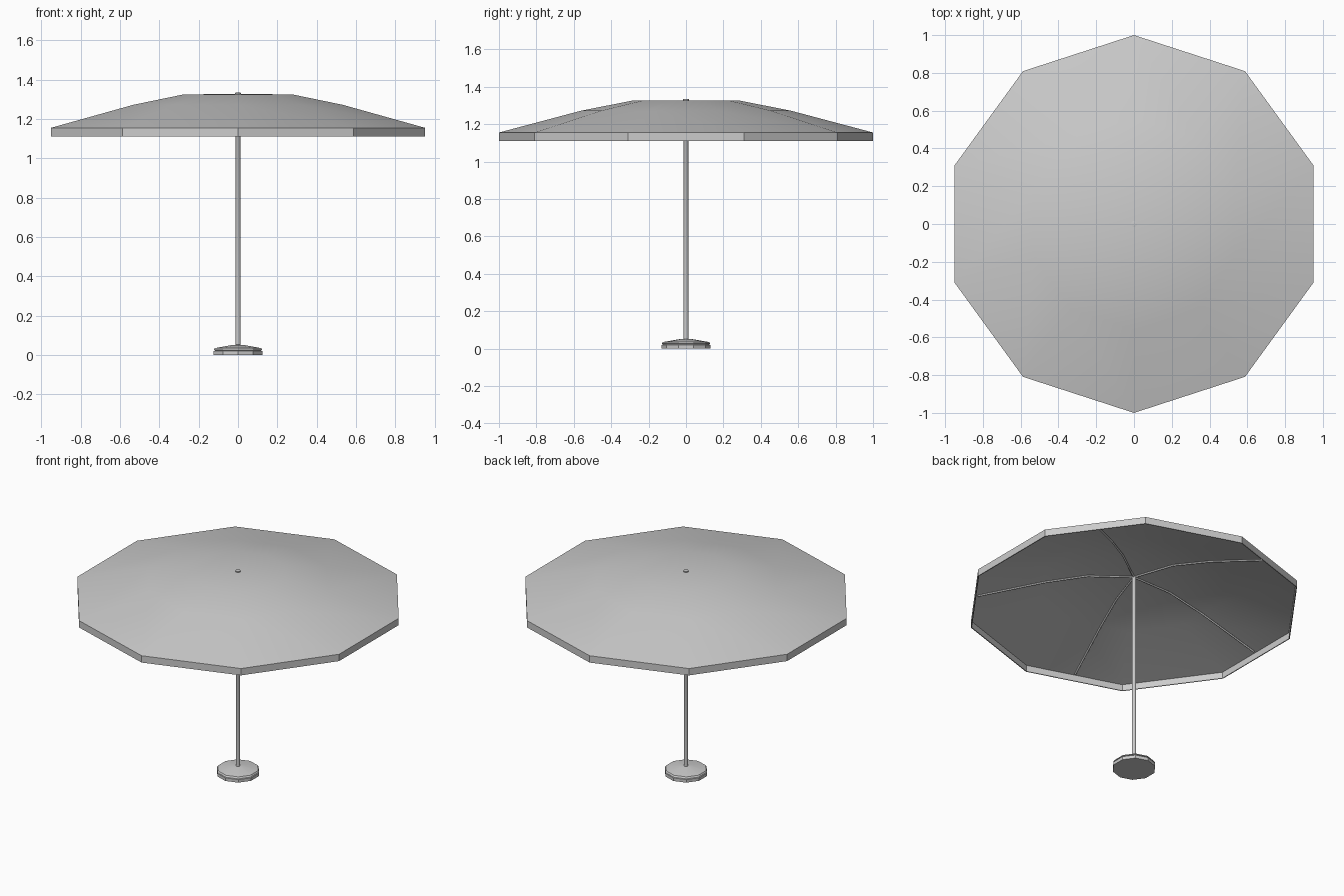
import bpy, bmesh
from math import cos, sin, radians

if "Cube" in bpy.data.objects:
    bpy.data.objects.remove(bpy.data.objects["Cube"])

SIDES = 10


def finish(obj, angle=30):
    bpy.ops.object.select_all(action='DESELECT')
    obj.select_set(True)
    bpy.context.view_layer.objects.active = obj
    bpy.ops.object.shade_smooth_by_angle(angle=radians(angle))


def lathe(name, profile, angle=30):
    """Spin (radius, z) points into a ten-sided solid; radius 0 makes a pole."""
    bm = bmesh.new()
    rings = []
    for r, z in profile:
        if r == 0:
            rings.append([bm.verts.new((0, 0, z))] * SIDES)
        else:
            rings.append([bm.verts.new((r * cos(radians(18 + 36 * i)),
                                        r * sin(radians(18 + 36 * i)), z))
                          for i in range(SIDES)])
    for a, b in zip(rings, rings[1:]):
        for i in range(SIDES):
            j = (i + 1) % SIDES
            quad = dict.fromkeys((a[i], a[j], b[j], b[i]))
            bm.faces.new(list(quad))
    bmesh.ops.recalc_face_normals(bm, faces=bm.faces[:])
    mesh = bpy.data.meshes.new(name)
    bm.to_mesh(mesh)
    bm.free()
    obj = bpy.data.objects.new(name, mesh)
    bpy.context.collection.objects.link(obj)
    finish(obj, angle)
    return obj


# Weighted foot with a shallow groove and sloping top
lathe("base", [(0, 0), (0.13, 0), (0.13, 0.02), (0.124, 0.022), (0.124, 0.024),
               (0.13, 0.026), (0.124, 0.035), (0.03, 0.051), (0, 0.053)])

# Pole, with its tip poking through the canopy
lathe("pole", [(0, 0.03), (0.0135, 0.03), (0.0135, 1.322), (0.016, 1.325),
               (0.016, 1.333), (0, 1.335)], 40)

# Thin fabric canopy with a hanging valance (outer skin, then inner skin)
dome = [(0.56, 1.272), (0.29, 1.325)]
lathe("canopy", [(0, 1.327)] + dome[::-1] + [(1.0, 1.155), (1.0, 1.11), (0.994, 1.11),
                (0.994, 1.151)] + [(r, z - 0.005) for r, z in dome] + [(0, 1.322)])

# Five ribs under alternate panels, running to the middle of each edge
flat = cos(radians(18))
path = [(0.01, 1.317), (0.29 * flat, 1.314), (0.56 * flat, 1.261), (0.93, 1.151)]
for k in range(5):
    a = radians(36 + 72 * k)
    curve = bpy.data.curves.new("rib", 'CURVE')
    curve.dimensions = '3D'
    curve.bevel_depth = 0.006
    curve.bevel_resolution = 1
    curve.use_fill_caps = True
    spline = curve.splines.new('POLY')
    spline.points.add(len(path) - 1)
    for p, (r, z) in zip(spline.points, path):
        p.co = (r * cos(a), r * sin(a), z, 1)
    rib = bpy.data.objects.new(f"rib_{k + 1}", curve)
    bpy.context.collection.objects.link(rib)
